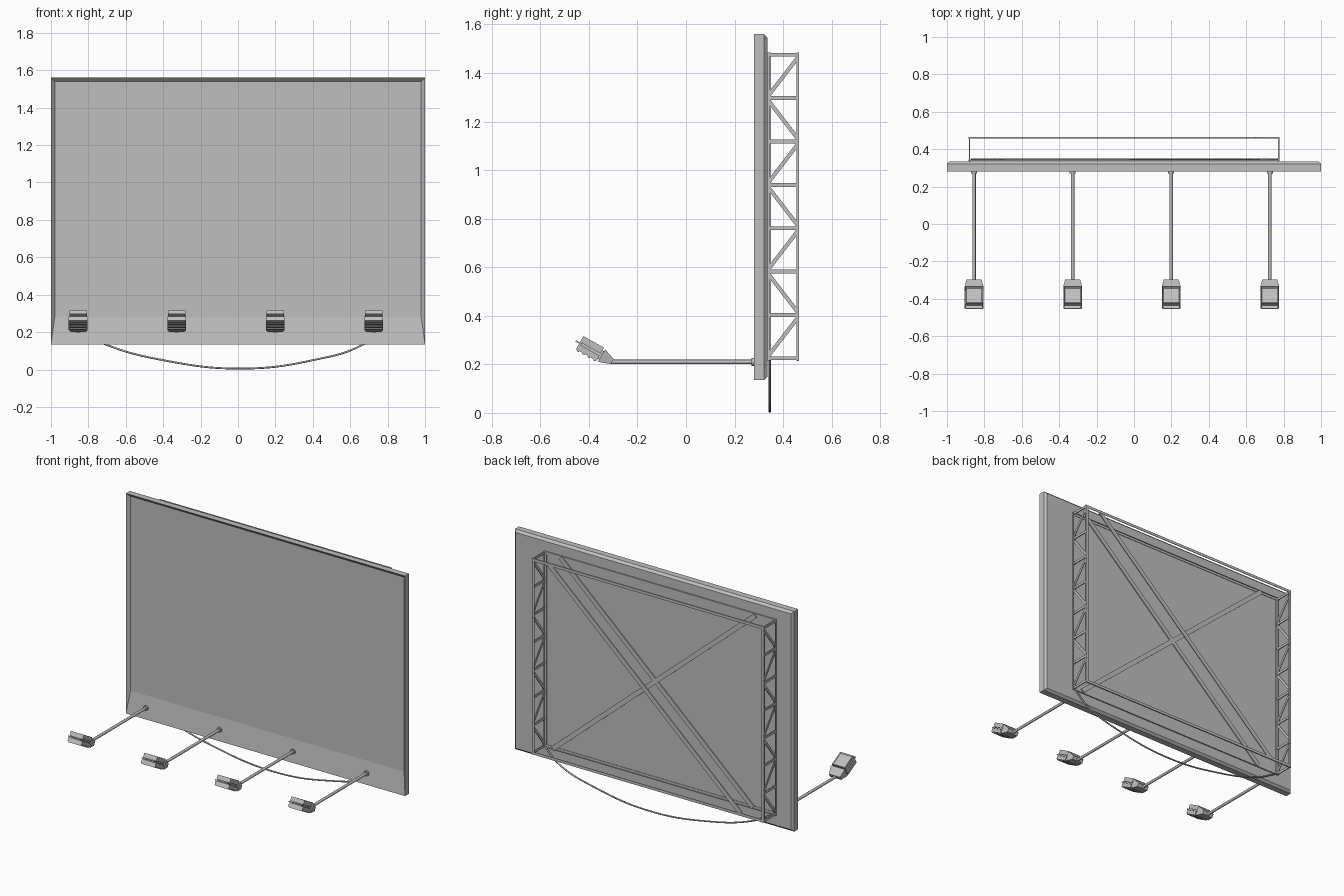
import bpy, bmesh, math
from mathutils import Vector, Matrix

cube = bpy.data.objects.get("Cube")
if cube:
    bpy.data.objects.remove(cube, do_unlink=True)

grey = bpy.data.materials.new("plain_grey")
grey.use_nodes = True
grey.diffuse_color = (0.52, 0.52, 0.52, 1)
grey.node_tree.nodes["Principled BSDF"].inputs["Base Color"].default_value = grey.diffuse_color

X, Y, Z = Vector((1, 0, 0)), Vector((0, 1, 0)), Vector((0, 0, 1))


def finish(name, bm, smooth=False):
    bmesh.ops.recalc_face_normals(bm, faces=bm.faces)
    mesh = bpy.data.meshes.new(name)
    bm.to_mesh(mesh)
    bm.free()
    mesh.materials.append(grey)
    obj = bpy.data.objects.new(name, mesh)
    bpy.context.collection.objects.link(obj)
    if smooth:
        bpy.ops.object.select_all(action='DESELECT')
        obj.select_set(True)
        bpy.context.view_layer.objects.active = obj
        bpy.ops.object.shade_smooth_by_angle()
    return obj


def box(bm, lo, hi):
    lo, hi = Vector(lo), Vector(hi)
    size = hi - lo
    m = Matrix.Translation((lo + hi) / 2) @ Matrix.Diagonal((*size, 1))
    return bmesh.ops.create_cube(bm, size=1, matrix=m)["verts"]


def sweep(bm, profile, a, b, s, t):
    """Extrude a profile, given along axes s and t, from point a to point b."""
    a, b = Vector(a), Vector(b)
    rings = [[bm.verts.new(p + s * u + t * v) for u, v in profile] for p in (a, b)]
    n = len(profile)
    for i in range(n):
        j = (i + 1) % n
        bm.faces.new((rings[0][i], rings[0][j], rings[1][j], rings[1][i]))
    for ring in rings:
        bm.faces.new(ring)


def angle_bar(bm, a, b, s, t, ws, wt, th=0.003):
    sweep(bm, [(0, 0), (ws, 0), (ws, th), (th, th), (th, wt), (0, wt)], a, b, s, t)


def flat_bar(bm, a, b, normal, width, th):
    side = (Vector(b) - Vector(a)).cross(normal).normalized()
    w, h = width / 2, th / 2
    sweep(bm, [(-w, -h), (w, -h), (w, h), (-w, h)], a, b, side, normal)


def rod(bm, x, y0, y1, z, r, sides=16):
    m = Matrix.Translation((x, (y0 + y1) / 2, z)) @ Matrix.Rotation(math.pi / 2, 4, 'X')
    bmesh.ops.create_cone(bm, cap_ends=True, segments=sides, radius1=r, radius2=r,
                          depth=y1 - y0, matrix=m)


# Display panel: chamfered back rim and recessed front
bm = bmesh.new()
box(bm, (-1, 0.28, 0.135), (1, 0.335, 1.56))
rim = [e for e in bm.edges if all(v.co.y > 0.33 for v in e.verts)]
bmesh.ops.bevel(bm, geom=rim, offset=0.014, segments=1, affect='EDGES')
front = min(bm.faces, key=lambda f: f.calc_center_median().y)
bmesh.ops.inset_individual(bm, faces=[front], thickness=0.029)
for v in front.verts:
    v.co.y += 0.02
    if v.co.z < 0.5:
        v.co.z = 0.28
for v in bm.verts:
    if abs(v.co.y - 0.28) < 1e-4 and abs(v.co.x) < 0.98:
        v.co.z = max(v.co.z, 0.28)
finish("display_panel", bm)

# Rear frame: ladder trusses on both sides
LEFT, RIGHT, NEAR, FAR, LOW, HIGH = 0.779, -0.884, 0.336, 0.465, 0.215, 1.484
levels = [0.225 + i * (1.475 - 0.225) / 7 for i in range(8)]
for name, x, inward in (("left_truss", LEFT, -X), ("right_truss", RIGHT, X)):
    bm = bmesh.new()
    for y, t in ((NEAR, Y), (FAR, -Y)):
        angle_bar(bm, (x, y, LOW), (x, y, HIGH), inward, t, 0.018, 0.01)
    xm = x + inward.x * 0.005
    for z in levels:
        flat_bar(bm, (xm, NEAR, z), (xm, FAR, z), X, 0.016, 0.006)
    for i, (z0, z1) in enumerate(zip(levels, levels[1:])):
        if i % 2:
            z0, z1 = z1, z0
        up = 0.012 if z1 > z0 else -0.012
        flat_bar(bm, (xm, NEAR + 0.005, z0 + up), (xm, FAR - 0.005, z1 - up), X, 0.016, 0.005)
    finish(name, bm)

# Horizontal chords joining the trusses
bm = bmesh.new()
for y, t in ((NEAR, Y), (FAR, -Y)):
    for z, s in ((LOW, Z), (HIGH, -Z)):
        angle_bar(bm, (RIGHT, y, z), (LEFT, y, z), s, t, 0.018, 0.008)
finish("frame_chords", bm)

# Diagonal braces: a falling pair and one rising bar
bm = bmesh.new()
for y in (NEAR + 0.008, FAR - 0.005):
    flat_bar(bm, (0.66, y, HIGH - 0.01), (-0.72, y, LOW + 0.01), Y, 0.03, 0.006)
flat_bar(bm, (0.71, NEAR + 0.012, LOW + 0.01), (-0.74, NEAR + 0.012, HIGH - 0.01), Y, 0.03, 0.006)
finish("diagonal_braces", bm)

# Hanging cable
curve = bpy.data.curves.new("hanging_cable", 'CURVE')
curve.dimensions = '3D'
curve.bevel_depth = 0.005
curve.bevel_resolution = 2
path = [(-0.87, 0.22), (-0.71, 0.135), (-0.4, 0.05), (0.02, 0.005), (0.4, 0.05), (0.67, 0.135), (0.77, 0.22)]
spline = curve.splines.new('BEZIER')
spline.bezier_points.add(len(path) - 1)
for p, (x, z) in zip(spline.bezier_points, path):
    p.co = (x, 0.345, z)
    p.handle_left_type = p.handle_right_type = 'AUTO'
curve.materials.append(grey)
cable = bpy.data.objects.new("hanging_cable", curve)
bpy.context.collection.objects.link(cable)
bpy.ops.object.select_all(action='DESELECT')
cable.select_set(True)
bpy.context.view_layer.objects.active = cable
bpy.ops.object.convert(target='MESH')

# Floodlights on arms
for i in range(4):
    x = -0.855 + i * 0.527
    bm = bmesh.new()
    rod(bm, x, -0.315, 0.28, 0.21, 0.009)
    rod(bm, x, 0.27, 0.281, 0.21, 0.016)
    finish(f"lamp_arm_{i + 1}", bm, True)

    bm = bmesh.new()
    box(bm, (-0.05, -0.05, -0.029), (0.05, 0.047, -0.005))
    # cooling ribs
    for k in range(4):
        y = -0.045 + k * 0.026
        box(bm, (-0.046, y, -0.034), (0.046, y + 0.01, -0.028))
    # upper shell with a sunken lens
    verts = box(bm, (-0.047, -0.05, 0.005), (0.047, 0.047, 0.033))
    top = max({f for v in verts for f in v.link_faces}, key=lambda f: f.calc_center_median().z)
    bmesh.ops.inset_individual(bm, faces=[top], thickness=0.009)
    for v in top.verts:
        v.co.z -= 0.005
    # lip, core and tapered neck
    box(bm, (-0.045, -0.068, -0.003), (0.045, 0.05, 0.003))
    box(bm, (-0.04, -0.04, -0.02), (0.04, 0.06, 0.02))
    neck = box(bm, (-0.05, 0.054, -0.03), (0.05, 0.105, 0.03))
    for v in neck:
        if v.co.y > 0.1:
            v.co.x *= 0.8
            v.co.z *= 0.4
    bm.transform(Matrix.Translation((x, -0.395, 0.263)) @ Matrix.Rotation(-0.514, 4, 'X'))
    finish(f"lamp_head_{i + 1}", bm)
